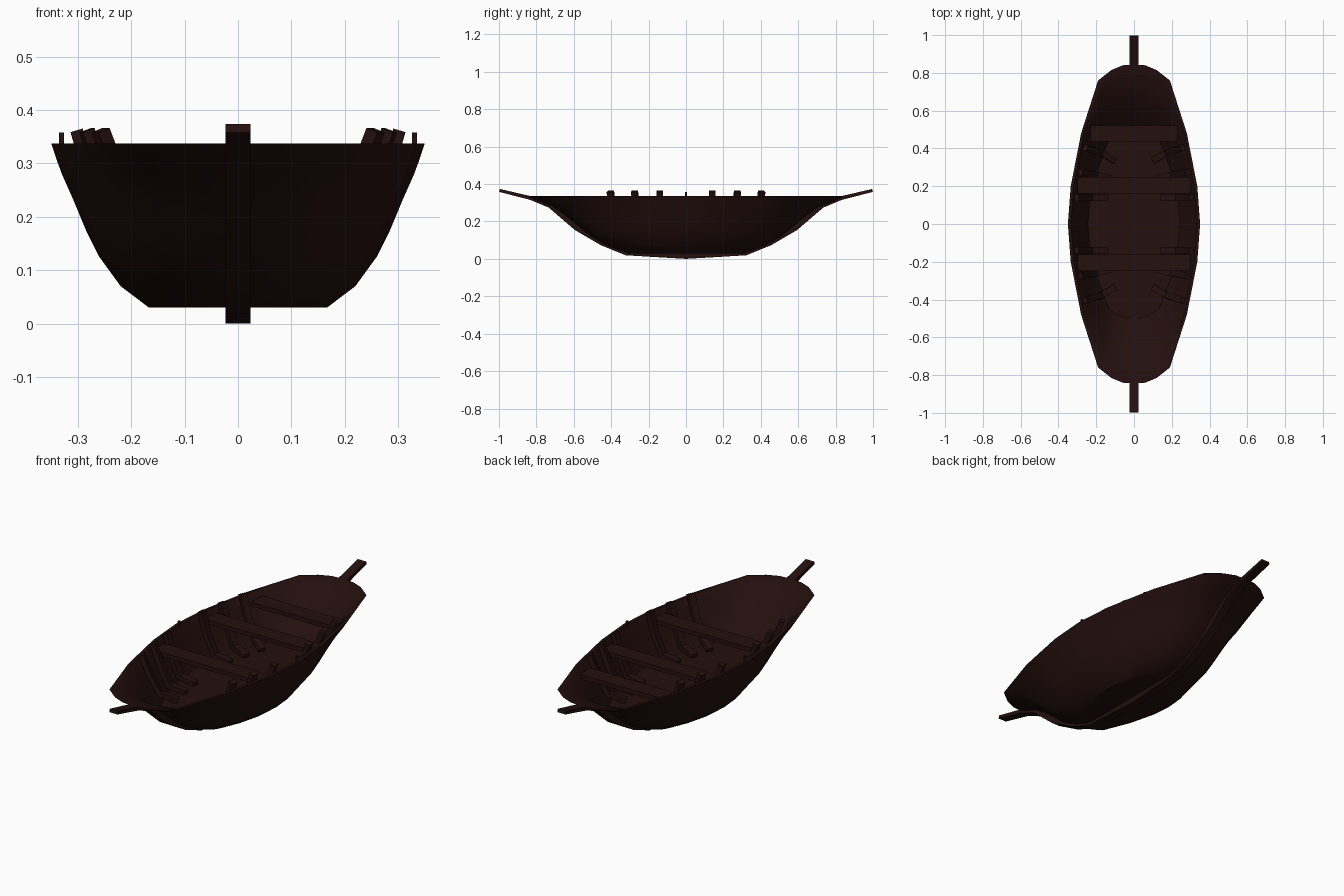
import bpy, bmesh, math
from mathutils import Vector

if "Cube" in bpy.data.objects:
    bpy.data.objects.remove(bpy.data.objects["Cube"], do_unlink=True)

wood = bpy.data.materials.new("dark red brown wood")
wood.use_nodes = True
colour = (0.017, 0.005, 0.0043, 1)
wood.diffuse_color = colour
wood.node_tree.nodes["Principled BSDF"].inputs["Base Color"].default_value = colour

# Quarter plan outline at the rim, and hull levels: height, half width, half length
PLAN = [(0.35, 0), (0.335, 0.2), (0.28, 0.48), (0.19, 0.76), (0.12, 0.815), (0.06, 0.84), (0, 0.845)]
LEVELS = [(0.03, 0.167, 0.31), (0.07, 0.22, 0.42), (0.125, 0.26, 0.515), (0.175, 0.285, 0.575),
          (0.235, 0.31, 0.648), (0.28, 0.33, 0.712), (0.31, 0.341, 0.795), (0.337, 0.35, 0.845)]
RIM = LEVELS[-1][0]
WALL = 0.016


def lerp_table(table, key, value):
    """Interpolate a row of a table sorted by one of its columns."""
    for a, b in zip(table, table[1:]):
        if value <= b[key]:
            t = max(0, (value - a[key]) / (b[key] - a[key]))
            return [p + (q - p) * t for p, q in zip(a, b)]
    return table[-1]


def half_width(y, z):
    """Outer half width of the hull at a station and height."""
    _, w, l = lerp_table(LEVELS, 0, z)
    x, _ = lerp_table(PLAN, 1, abs(y) / l * PLAN[-1][1])
    return x * w / PLAN[0][0]


def make(name, bm):
    bmesh.ops.recalc_face_normals(bm, faces=bm.faces[:])
    mesh = bpy.data.meshes.new(name)
    bm.to_mesh(mesh)
    bm.free()
    mesh.materials.append(wood)
    ob = bpy.data.objects.new(name, mesh)
    bpy.context.collection.objects.link(ob)
    bpy.ops.object.select_all(action="DESELECT")
    ob.select_set(True)
    bpy.context.view_layer.objects.active = ob
    bpy.ops.object.shade_smooth_by_angle(angle=math.radians(35))


def loft(bm, rings):
    """Skin closed rings of points and cap both ends."""
    loops = [[bm.verts.new(p) for p in ring] for ring in rings]
    for a, b in zip(loops, loops[1:]):
        for i in range(len(a)):
            j = (i + 1) % len(a)
            bm.faces.new((a[i], a[j], b[j], b[i]))
    bm.faces.new(loops[0])
    bm.faces.new(loops[-1])


def strip(name, path, side, width, thicks):
    """Rectangular timber following a path, its width along side."""
    pts = [Vector(p) for p in path]
    side = Vector(side).normalized()
    rings = []
    for i, (p, thick) in enumerate(zip(pts, thicks)):
        tangent = pts[min(i + 1, len(pts) - 1)] - pts[max(i - 1, 0)]
        n = tangent.cross(side).normalized() * thick / 2
        s = side * width / 2
        rings.append([p + s + n, p - s + n, p - s - n, p + s - n])
    bm = bmesh.new()
    loft(bm, rings)
    make(name, bm)


def ring(z, w, l):
    """Plan outline scaled to one hull level."""
    quarter = [(x * w / PLAN[0][0], y * l / PLAN[-1][1]) for x, y in PLAN]
    half = quarter + [(-x, y) for x, y in quarter[-2::-1]]
    return [(x, y, z) for x, y in half + [(-x, -y) for x, y in half[1:-1]]]


# Hull: outer skin, rim, inner skin and flat raised floor
outer = [ring(*level) for level in LEVELS]
inner = [ring(z + 0.01 * (z < RIM), w - WALL, l - WALL) for z, w, l in LEVELS[2:]]
bm = bmesh.new()
loft(bm, outer + inner[::-1])
make("hull", bm)

# Keel sweeping up into a stem at each end: station, height, thickness
KEEL = [(0, 0.017, 0.034), (0.32, 0.036, 0.034), (0.447, 0.088, 0.034), (0.585, 0.166, 0.03),
        (0.727, 0.285, 0.026), (0.83, 0.325, 0.02), (0.997, 0.366, 0.016)]
keel = [(0, -y, z, t) for y, z, t in KEEL[:0:-1]] + [(0, y, z, t) for y, z, t in KEEL]
strip("keel", [k[:3] for k in keel], (1, 0, 0), 0.046, [k[3] for k in keel])

# Benches just under the rim
for name, y in (("front_bench", -0.205), ("middle_bench", 0.205), ("rear_bench", 0.48)):
    x = half_width(abs(y) + 0.04, 0.3) - 0.01
    strip(name, [(-x, y, 0.302), (x, y, 0.302)], (0, 1, 0), 0.085, [0.022] * 2)

# Knee shaped ribs, the outer ones slanted: top y, foot y, foot x, elbow z
RIBS = [(0.14, 0.14, 0.14, 0.16), (0.275, 0.24, 0.12, 0.165), (0.405, 0.335, 0.1, 0.175)]
for sx, side_name in ((1, "left"), (-1, "right")):
    for sy, end_name in ((-1, "front"), (1, "rear")):
        for k, (top_y, foot_y, foot_x, elbow_z) in enumerate(RIBS):
            path = []
            for t, z in ((0, 0.362), (0.2, 0.26), (0.4, elbow_z)):
                y = top_y + (foot_y - top_y) * t
                path.append((sx * (half_width(y, z) - 0.037), sy * y, z))
            path.append((sx * foot_x, sy * foot_y, 0.143))
            slant = (foot_y - top_y) / (foot_x - path[0][0] * sx)
            strip(f"{end_name}_{side_name}_rib_{k + 1}", path, (-sx * sy * slant, 1, 0), 0.034, [0.024] * 4)
    # Oar pin
    strip(f"{side_name}_oar_pin", [(sx * 0.331, 0, z) for z in (0.32, 0.358)], (1, 0, 0), 0.009, [0.009] * 2)
